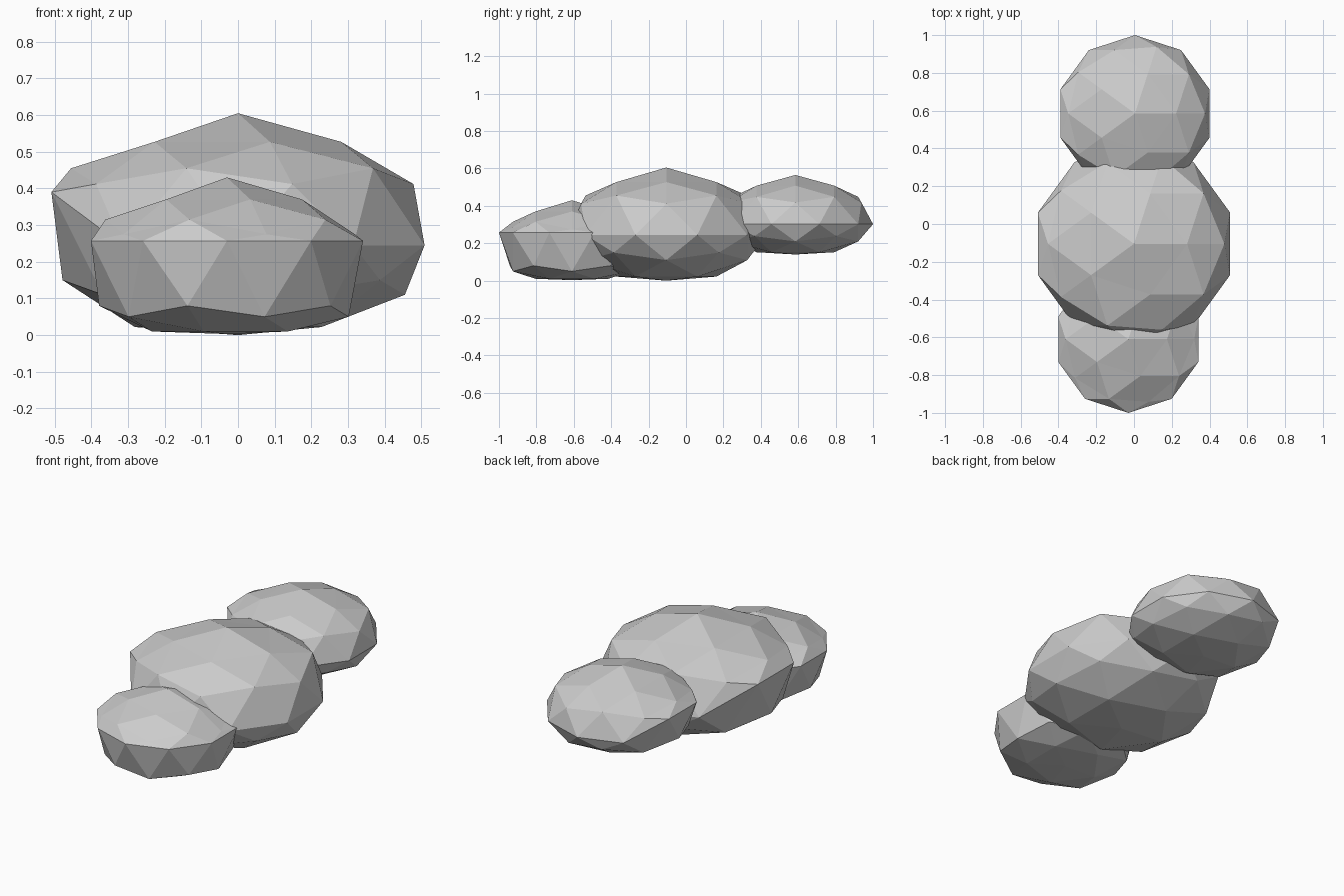
import bpy
import bmesh

if "Cube" in bpy.data.objects:
    bpy.data.objects.remove(bpy.data.objects["Cube"])

# height levels of an 80-sided icosphere, in order from bottom to top
LEVELS = (-1.0, -0.851, -0.526, -0.447, 0.0, 0.447, 0.526, 0.851, 1.0)


def rock(name, center, radius, heights, raised_left):
    """Flattened faceted boulder; each vertex ring gets its own height."""
    bm = bmesh.new()
    bmesh.ops.create_icosphere(bm, subdivisions=2, radius=1.0)
    for v in bm.verts:
        ring = min(range(9), key=lambda i: abs(LEVELS[i] - v.co.z))
        z = heights[ring]
        if ring == 4 and v.co.x < -0.9:
            z = raised_left
        v.co = (center[0] + v.co.x * radius, center[1] + v.co.y * radius, z)
    mesh = bpy.data.meshes.new(name)
    bm.to_mesh(mesh)
    bm.free()
    obj = bpy.data.objects.new(name, mesh)
    bpy.context.collection.objects.link(obj)
    return obj


# large middle boulder
rock("middle_boulder", (0.0, -0.105), 0.535,
     (0.0, 0.022, 0.11, 0.15, 0.245, 0.412, 0.455, 0.527, 0.605), 0.39)

# small low boulder at the front
rock("front_boulder", (-0.03, -0.61), 0.39,
     (0.003, 0.01, 0.05, 0.08, 0.257, 0.275, 0.315, 0.37, 0.43), 0.257)

# small raised boulder at the back
rock("back_boulder", (0.005, 0.585), 0.415,
     (0.14, 0.152, 0.21, 0.238, 0.302, 0.418, 0.448, 0.508, 0.565), 0.405)
